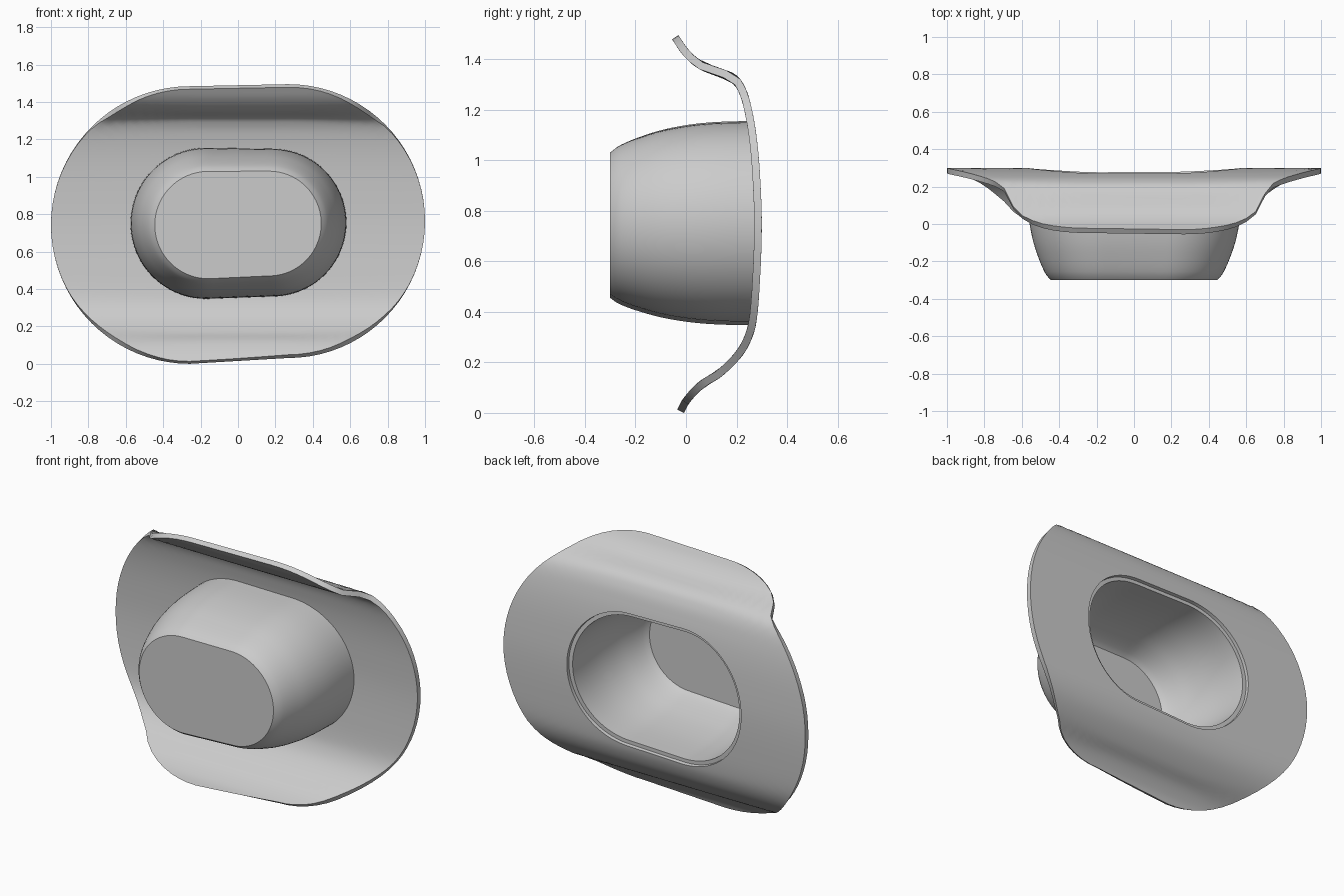
import bpy, math

if "Cube" in bpy.data.objects:
    bpy.data.objects.remove(bpy.data.objects["Cube"])

ARC = 40      # segments on each rounded end
STRAIGHT = 12  # segments on each straight side


def lerp(a, b, t):
    return a + (b - a) * t


def interp(pts, v):
    """Piecewise cubic (Hermite) lookup through (key, value) points."""
    def slope(k):
        a, b = max(k - 1, 0), min(k + 1, len(pts) - 1)
        return (pts[b][1] - pts[a][1]) / (pts[b][0] - pts[a][0])
    v = min(max(v, pts[0][0]), pts[-1][0])
    for k in range(len(pts) - 1):
        (x0, y0), (x1, y1) = pts[k], pts[k + 1]
        if v <= x1:
            h = x1 - x0
            t = (v - x0) / h
            return ((2*t**3 - 3*t**2 + 1) * y0 + (t**3 - 2*t**2 + t) * h * slope(k)
                    + (3*t**2 - 2*t**3) * y1 + (t**3 - t**2) * h * slope(k + 1))


def rounded_outline(p):
    """Two round ends (cx, cz, r left / right) joined by straight sides."""
    lx, lz, lr, rx, rz, rr = p

    def arc(cx, cz, r, start):
        return [(cx + r * math.cos(start + math.pi * i / ARC),
                 cz + r * math.sin(start + math.pi * i / ARC)) for i in range(ARC + 1)]

    def between(a, b):
        return [(lerp(a[0], b[0], i / STRAIGHT), lerp(a[1], b[1], i / STRAIGHT))
                for i in range(1, STRAIGHT)]
    right = arc(rx, rz, rr, -math.pi / 2)
    left = arc(lx, lz, lr, math.pi / 2)
    return right + between(right[-1], left[0]) + left + between(left[-1], right[0])


def blend(p, q, t):
    return rounded_outline([lerp(a, b, t) for a, b in zip(p, q)])


def skin(name, rings, cap, thickness):
    """Bridge rings of points, optionally cap the first, and thicken inward."""
    n = len(rings[0])
    faces = [(i*n + j, (i+1)*n + j, (i+1)*n + (j+1) % n, i*n + (j+1) % n)
             for i in range(len(rings) - 1) for j in range(n)]
    if cap:
        faces.append(tuple(range(n)))
    mesh = bpy.data.meshes.new(name)
    mesh.from_pydata([v for r in rings for v in r], [], faces)
    mesh.update()
    ob = bpy.data.objects.new(name, mesh)
    bpy.context.collection.objects.link(ob)
    mod = ob.modifiers.new("thickness", 'SOLIDIFY')
    mod.thickness = thickness
    mod.offset = -1
    mod.use_even_offset = True
    bpy.ops.object.select_all(action='DESELECT')
    ob.select_set(True)
    bpy.context.view_layer.objects.active = ob
    bpy.ops.object.modifier_apply(modifier=mod.name)
    bpy.ops.object.shade_smooth_by_angle(angle=math.radians(35))
    return ob


EDGE = (-0.258, 0.742, 0.742, 0.268, 0.763, 0.732)  # brim outline
BASE = (-0.171, 0.751, 0.404, 0.185, 0.755, 0.395)  # crown where it meets the brim
TOP = (-0.158, 0.742, 0.287, 0.165, 0.750, 0.280)   # flat end of the crown

# height z -> depth y of the brim's underside
CURL = [(0, -.008), (.04, .014), (.10, .07), (.14, .136), (.21, .21), (.27, .25),
        (.35, .277), (.53, .293), (.75, .30), (.94, .293), (1.08, .281), (1.2, .261),
        (1.29, .233), (1.345, .186), (1.38, .08), (1.43, .016), (1.495, -.03)]

# Curled brim
RINGS = 26
brim = []
for i in range(RINGS + 1):
    brim.append([(x, interp(CURL, z), z) for x, z in blend(EDGE, BASE, i / RINGS)])
skin("brim", brim, False, 0.03)

# Hollow crown: depth y -> flare from the flat top (0) to the base (1)
FLARE = [(-.30, 0), (-.275, .17), (-.25, .28), (-.2, .45), (-.1, .71),
         (.016, .89), (.12, .97), (.245, 1)]
crown = []
for i in range(19):
    y = -0.3 + 0.545 * (i / 18) ** 1.4
    crown.append([(x, y, z) for x, z in blend(TOP, BASE, interp(FLARE, y))])
# last ring follows the curve of the brim
crown[-1] = [(x, interp(CURL, z) - 0.02, z) for x, y, z in crown[-1]]
skin("crown", crown, True, 0.025)
